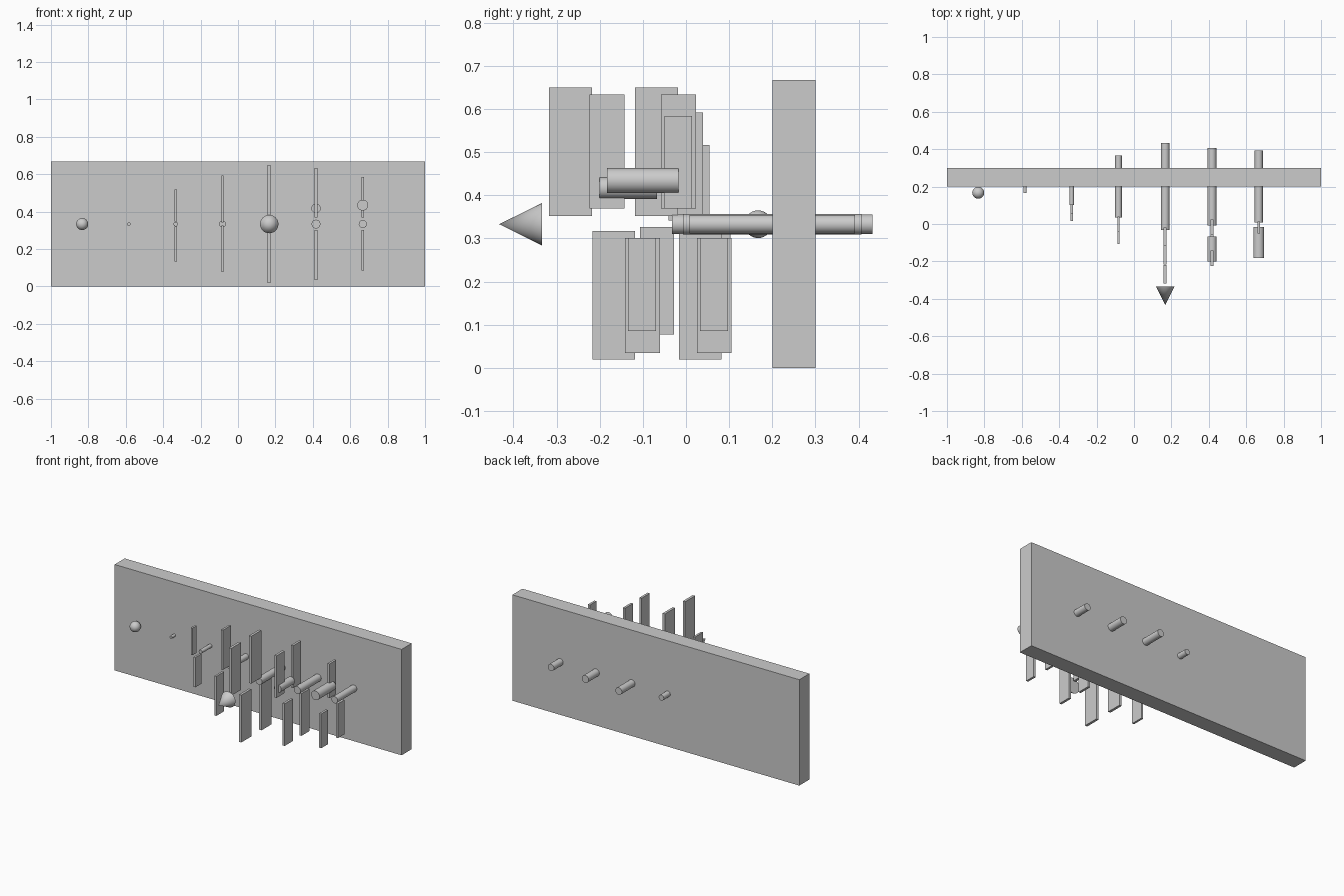
import bpy
import math

MID_Z = 0.333


def box(name, x, y, z):
    """Box from (min, max) ranges on each axis."""
    bpy.ops.mesh.primitive_cube_add(size=1, location=[(a + b) / 2 for a, b in (x, y, z)])
    ob = bpy.context.object
    ob.name = name
    ob.scale = [b - a for a, b in (x, y, z)]
    bpy.ops.object.transform_apply(location=False, rotation=False, scale=True)
    return ob


def rod(name, x, z, r, y0, y1, tip=None):
    """Cylinder along y, or a cone pointing to -y when tip is 0."""
    bpy.ops.mesh.primitive_cone_add(
        vertices=32, radius1=r, radius2=r if tip is None else tip, depth=y1 - y0,
        location=(x, (y0 + y1) / 2, z), rotation=(math.pi / 2, 0, 0))
    ob = bpy.context.object
    ob.name = name
    bpy.ops.object.shade_smooth_by_angle(angle=math.radians(35))
    return ob


# Backing panel
box("panel", (-1, 1), (0.2, 0.3), (0, 0.667))

# Ball at the left end
bpy.ops.mesh.primitive_uv_sphere_add(segments=32, ring_count=16, radius=0.032,
                                     location=(-0.833, 0.167, MID_Z))
bpy.context.object.name = "ball"
bpy.ops.object.shade_smooth()

# Rods through the panel, all centred on its front face: x, radius, half length
for i, (x, r, h) in enumerate([(-0.583, 0.009, 0.035), (-0.333, 0.012, 0.098),
                               (-0.083, 0.018, 0.165), (0.167, 0.0225, 0.232),
                               (0.417, 0.0235, 0.207), (0.667, 0.0215, 0.192)]):
    rod(f"rod_{i + 1}", x, MID_Z, r, 0.2 - h, 0.2 + h)

# Upright plates: x, thickness, depth range, height range
plates = [
    (-0.333, 0.012, (0.015, 0.055), (0.346, 0.517)),
    (-0.333, 0.012, (0.042, 0.103), (0.133, 0.321)),
    (-0.083, 0.013, (-0.041, 0.039), (0.342, 0.592)),
    (-0.083, 0.013, (-0.107, -0.028), (0.077, 0.326)),
    (0.167, 0.016, (-0.317, -0.218), (0.352, 0.65)),
    (0.167, 0.016, (-0.118, -0.018), (0.352, 0.65)),
    (0.167, 0.016, (-0.217, -0.118), (0.019, 0.317)),
    (0.167, 0.016, (-0.016, 0.082), (0.019, 0.317)),
    (0.417, 0.015, (-0.224, -0.143), (0.369, 0.634)),
    (0.417, 0.015, (-0.058, 0.023), (0.369, 0.634)),
    (0.417, 0.015, (-0.141, -0.06), (0.035, 0.301)),
    (0.417, 0.015, (0.025, 0.106), (0.035, 0.301)),
    (0.667, 0.014, (-0.05, 0.014), (0.369, 0.584)),
    (0.667, 0.014, (-0.134, -0.069), (0.085, 0.301)),
    (0.667, 0.014, (0.032, 0.097), (0.085, 0.301)),
]
for i, (x, t, y, z) in enumerate(plates):
    box(f"plate_{i + 1}", (x - t / 2, x + t / 2), y, z)

# Floating short barrels and the pointed cone
rod("barrel_small", 0.417, 0.417, 0.025, -0.201, -0.067)
rod("barrel_large", 0.667, 0.434, 0.029, -0.183, -0.017)
cone = rod("nose_cone", 0.167, MID_Z, 0.049, -0.433, -0.334, 0)
